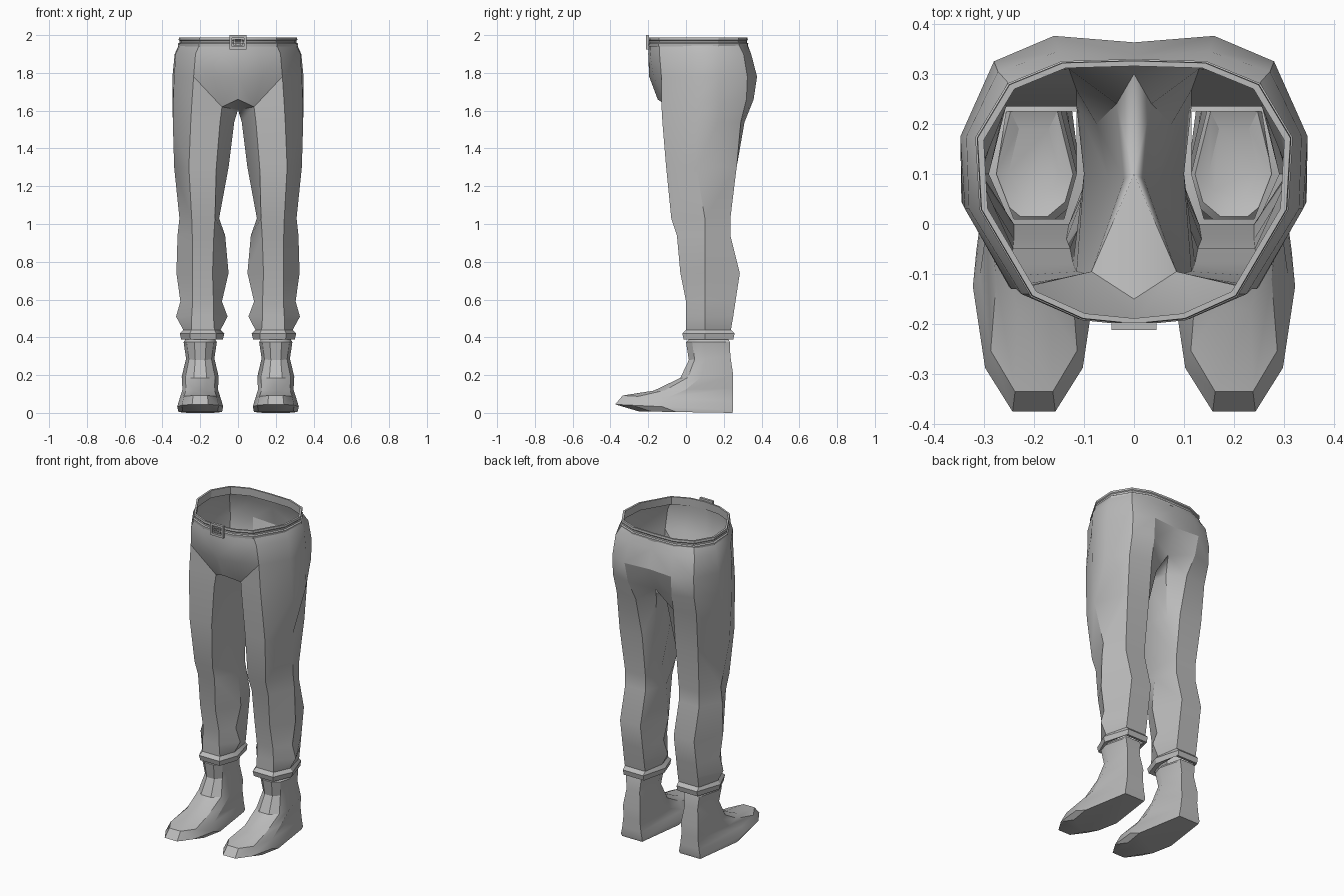
import bpy, bmesh, math

if "Cube" in bpy.data.objects:
    bpy.data.objects.remove(bpy.data.objects["Cube"])

grey = bpy.data.materials.new("plain_grey")
grey.diffuse_color = (0.5, 0.5, 0.5, 1)
grey.use_nodes = True
grey.node_tree.nodes["Principled BSDF"].inputs["Base Color"].default_value = grey.diffuse_color


def loft(bm, rings, closed=True):
    """Skin rings listed top to bottom, each running counter-clockwise from above."""
    vs = [[bm.verts.new(p) for p in r] for r in rings]
    n = len(vs[0])
    for up, lo in zip(vs, vs[1:]):
        for j in range(n if closed else n - 1):
            k = (j + 1) % n
            bm.faces.new((lo[j], lo[k], up[k], up[j]))
    return vs


def finish(name, bm, mirror=True, angle=30):
    bmesh.ops.remove_doubles(bm, verts=bm.verts, dist=0.0005)
    me = bpy.data.meshes.new(name)
    bm.to_mesh(me)
    bm.free()
    me.materials.append(grey)
    ob = bpy.data.objects.new(name, me)
    bpy.context.collection.objects.link(ob)
    bpy.ops.object.select_all(action='DESELECT')
    ob.select_set(True)
    bpy.context.view_layer.objects.active = ob
    bpy.ops.object.shade_smooth_by_angle(angle=math.radians(angle))
    if mirror:
        m = ob.modifiers.new("mirror", 'MIRROR')
        m.merge_threshold = 0.001
    return ob


def at(z, pts):
    return [(x, y, z) for x, y in pts]


# ---- trousers: half pelvis, front centre round the hip to back centre ----
waist = [(0, -.195), (.1, -.185), (.2, -.14), (.3, .03),
         (.308, .17), (.245, .275), (.14, .318), (0, .322)]
pelvis = [
    at(1.96, waist),
    at(1.9, [(0, -.2), (.11, -.19), (.225, -.14), (.33, .03),
             (.335, .175), (.272, .305), (.15, .345), (0, .335)]),
    at(1.78, [(0, -.195), (.13, -.172), (.235, -.13), (.338, .03),
              (.347, .175), (.28, .325), (.16, .376), (0, .363)]),
    [(0, -.15, 1.66), (.085, -.095, 1.62), (.245, -.13, 1.63), (.343, .04, 1.65),
     (.347, .175, 1.65), (.28, .32, 1.66), (.15, .358, 1.66), (0, .3, 1.63)],
]
crotch = (0, .1, 1.605)

bm = bmesh.new()
pv = loft(bm, pelvis[:3], closed=False)
up = pv[-1]
lo = [bm.verts.new(p) for p in pelvis[3]]
for j in range(7):
    a, b, c, d = lo[j], lo[j + 1], up[j + 1], up[j]
    if j == 1:      # crease from hip corner to the inner thigh
        bm.faces.new((a, b, c))
        bm.faces.new((a, c, d))
    elif j == 0:
        bm.faces.new((a, b, d))
        bm.faces.new((b, c, d))
    else:
        bm.faces.new((a, b, c, d))
# crotch floor
bm.faces.new((lo[0], bm.verts.new(crotch), lo[1]))

# ---- legs: inner front, outer front, outer pair, outer back, inner back pair, inner
legs = [
    pelvis[3][1:] + [crotch],
    at(1.54, [(.095, -.1), (.25, -.125), (.345, .045), (.345, .17),
              (.275, .29), (.13, .31), (.035, .24), (.02, .09)]),
    at(1.3, [(.115, -.095), (.26, -.105), (.338, .055), (.338, .055),
             (.27, .268), (.115, .268), (.075, .2), (.05, .09)]),
]
# z, front y, back y, inner front x, outer front x, outer x, inner x
for z, yf, yb, xfi, xfo, xo, xi in [
        (1.03, -.078, .235, .122, .245, .31, .1),
        (.94, -.048, .235, .128, .242, .32, .068),
        (.74, -.03, .285, .135, .24, .326, .05),
        (.59, 0, .262, .13, .24, .305, .085),
        (.51, 0, .25, .13, .245, .328, .055),
        (.44, 0, .238, .125, .245, .29, .092),
        (.42, -.02, .257, .115, .255, .308, .072),
        (.388, -.012, .25, .118, .252, .3, .08),
        (.395, .01, .225, .14, .24, .275, .115)]:
    o, b = (xo, .1), (.115, yb)
    legs.append(at(z, [(xfi, yf), (xfo, yf), o, o, (.255, yb), b, b, (xi, .1)]))
loft(bm, legs)
finish("trousers", bm)

# ---- boots: tilted rings from ankle opening to sole ----
outline = [(-.35, 0), (.35, 0), (.8, .14), (1, .4), (.6, 1), (-.6, 1), (-1, .4), (-.8, .14)]
rings = []
# half width, front y, front z, back y, back z
for w, yf, zf, yb, zb in [
        (.05, .05, .375, .19, .375),
        (.078, .015, .39, .225, .39),
        (.088, 0, .375, .232, .375),
        (.075, .015, .28, .235, .3),
        (.098, -.03, .185, .25, .2),
        (.094, -.17, .118, .25, .13),
        (.108, -.335, .092, .25, .06),
        (.122, -.375, .045, .25, .015),
        (.115, -.25, .008, .245, 0)]:
    rings.append([(.2 + w * u, yf + (yb - yf) * t, zf + (zb - zf) * t) for u, t in outline])
bm = bmesh.new()
bv = loft(bm, rings)
bm.faces.new(bv[0])
bm.faces.new(bv[-1][::-1])
finish("boots", bm)

# ---- belt: grooved band following the waist ----
full = waist + [(-x, y) for x, y in waist[-2:0:-1]]
prof = [(.985, 1.94), (1.025, 1.94), (1.03, 1.955), (1.005, 1.96),
        (1.005, 1.97), (1.02, 1.975), (1.015, 1.988), (.975, 1.988), (.985, 1.94)]
cy = .065
bm = bmesh.new()
loft(bm, [[(x * s, cy + (y - cy) * s, z) for x, y in full] for s, z in prof[::-1]])
finish("belt", bm, mirror=False)

# ---- buckle: square frame with a small inner frame and a prong ----
bm = bmesh.new()


def bar(x0, x1, y0, y1, z0, z1):
    v = bmesh.ops.create_cube(bm, size=1)['verts']
    for p in v:
        p.co = ((x0 + x1) / 2 + p.co.x * (x1 - x0), (y0 + y1) / 2 + p.co.y * (y1 - y0),
                (z0 + z1) / 2 + p.co.z * (z1 - z0))


def frame(hw, z0, z1, t, y0, y1):
    bar(-hw, hw, y0, y1, z0, z0 + t)
    bar(-hw, hw, y0, y1, z1 - t, z1)
    for s in (-1, 1):
        bar(min(s * hw, s * (hw - t)), max(s * hw, s * (hw - t)), y0, y1, z0 + t, z1 - t)


frame(.045, 1.925, 2.0, .014, -.212, -.197)
frame(.024, 1.945, 1.98, .007, -.21, -.2)
bar(-.024, .045, -.211, -.203, 1.959, 1.966)
finish("buckle", bm, mirror=False)
